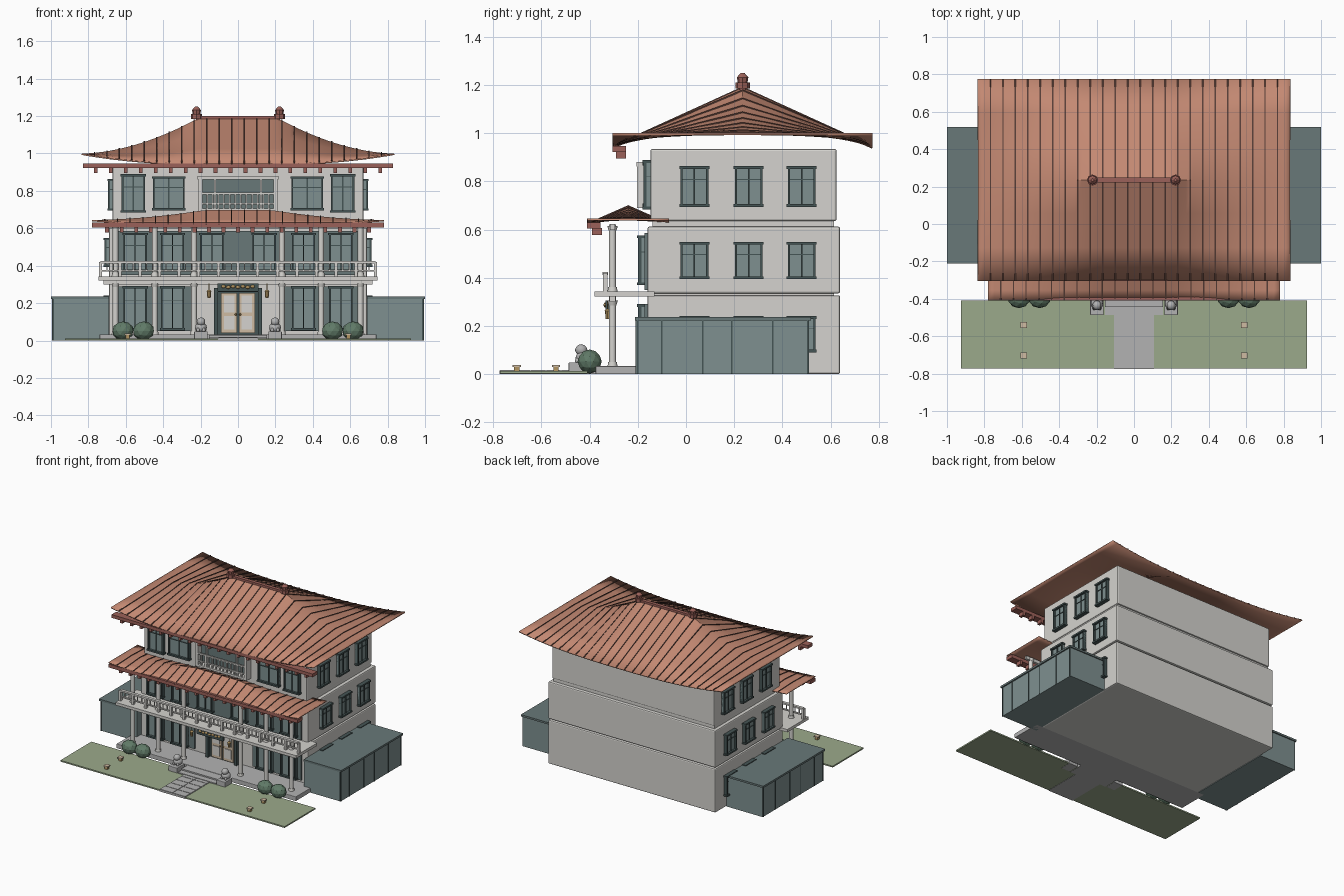
import bpy, bmesh, math
from mathutils import Matrix, Vector

if "Cube" in bpy.data.objects:
    bpy.data.objects.remove(bpy.data.objects["Cube"])

MATS = {}
COLORS = dict(roof=(.55, .25, .17), fascia=(.33, .12, .10), seam=(.10, .05, .04), wall=(.66, .65, .62),
              teal=(.21, .28, .28), dark=(.06, .09, .09), glass=(.14, .19, .19), lawn=(.33, .40, .26),
              bush=(.12, .20, .14), cream=(.62, .50, .36), gold=(.45, .30, .12), stone=(.45, .45, .45))


def finish(name, bm, mat, smooth=False):
    me = bpy.data.meshes.new(name)
    bm.to_mesh(me)
    bm.free()
    ob = bpy.data.objects.new(name, me)
    bpy.context.collection.objects.link(ob)
    if mat not in MATS:
        MATS[mat] = bpy.data.materials.new(mat)
        MATS[mat].diffuse_color = (*COLORS[mat], 1)
    me.materials.append(MATS[mat])
    if smooth:
        bpy.ops.object.select_all(action='DESELECT')
        ob.select_set(True)
        bpy.context.view_layer.objects.active = ob
        bpy.ops.object.shade_smooth_by_angle(angle=math.radians(35))
    return ob


def boxes(name, items, mat, bevel=0):
    """One object made of boxes, each (x0, x1, y0, y1, z0, z1)."""
    bm = bmesh.new()
    for x0, x1, y0, y1, z0, z1 in items:
        m = Matrix.Translation(((x0 + x1) / 2, (y0 + y1) / 2, (z0 + z1) / 2)) @ \
            Matrix.Diagonal((abs(x1 - x0), abs(y1 - y0), abs(z1 - z0), 1))
        bmesh.ops.create_cube(bm, size=1, matrix=m)
    ob = finish(name, bm, mat)
    if bevel:
        b = ob.modifiers.new("bevel", 'BEVEL')
        b.width, b.segments = bevel, 2
    return ob


def cones(name, items, mat, n=12):
    """One object made of frustums, each (x, y, z0, z1, r0, r1)."""
    bm = bmesh.new()
    for x, y, z0, z1, r0, r1 in items:
        bmesh.ops.create_cone(bm, cap_ends=True, segments=n, radius1=r0, radius2=r1, depth=z1 - z0,
                              matrix=Matrix.Translation((x, y, (z0 + z1) / 2)))
    return finish(name, bm, mat, n > 8)


def balls(name, items, mat, smooth=True):
    """One object made of spheres, each (x, y, z, rx, ry, rz)."""
    bm = bmesh.new()
    for x, y, z, a, b, c in items:
        bmesh.ops.create_icosphere(bm, subdivisions=2, radius=1,
                                   matrix=Matrix.Translation((x, y, z)) @ Matrix.Diagonal((a, b, c, 1)))
    return finish(name, bm, mat, smooth)


def windows(name, specs):
    """Framed windows, each (face 'F' or side -1/1, wall, centre, width, z0, z1, depth)."""
    fr, gl = [], []
    for face, wall, c, w, z0, z1, d in specs:
        def put(lst, u0, u1, d0, d1, a, b):
            if face == 'F':
                lst.append((u0, u1, wall - d1, wall - d0, a, b))
            else:
                p, q = sorted((face * (wall + d0), face * (wall + d1)))
                lst.append((p, q, u0, u1, a, b))
        h, t = w / 2, .009
        put(gl, c - h, c + h, -.01, d * .55, z0, z1)
        for s in (-1, 1):
            put(fr, c + s * (h - t / 2) - t / 2, c + s * (h - t / 2) + t / 2, -.01, d, z0, z1)
        put(fr, c - h - .005, c + h + .005, -.01, d + .004, z0 - .006, z0 + .006)
        put(fr, c - h - .005, c + h + .005, -.01, d + .004, z1 - .006, z1 + .006)
        put(fr, c - .003, c + .003, 0, d * .8, z0, z1)
        zt = z0 + (z1 - z0) * .68
        put(fr, c - h, c + h, 0, d * .75, zt - .002, zt + .002)
    boxes(name + "_frames", fr, 'dark')
    boxes(name + "_glass", gl, 'teal')


def roof(name, W, cy, D, top, edge, eave, flat, seams):
    """Flared roof, straight from ridge curve to eave curve, with raised seams."""
    def pt(x, v, lift=0):
        a = abs(x)
        ridge = edge + (top - edge) * (1 - max(0, (a - flat) / (W - flat))) ** 1.8
        low = eave + (edge - eave) * (a / W) ** 2.6
        return Vector((x, cy + v * D, ridge + (low - ridge) * abs(v) + lift))
    bm = bmesh.new()
    nx, vs = 48, [-1, -.67, -.33, 0, .33, .67, 1]
    g = [[bm.verts.new(pt(-W + 2 * W * i / nx, v)) for v in vs] for i in range(nx + 1)]
    for i in range(nx):
        for j in range(6):
            bm.faces.new((g[i][j], g[i + 1][j], g[i + 1][j + 1], g[i][j + 1]))
    ob = finish(name, bm, 'roof', True)
    s = ob.modifiers.new("thickness", 'SOLIDIFY')
    s.thickness, s.offset = .008, -1
    bm = bmesh.new()
    for k in range(1, seams):
        x = -W + 2 * W * k / seams
        rows = []
        for v in (-1, 0, 1):
            rows.append([bm.verts.new(pt(x, v) + Vector((dx, 0, dz)))
                         for dx, dz in ((-.003, -.004), (-.003, .004), (.003, .004), (.003, -.004))])
        for a, b in zip(rows, rows[1:]):
            for i in range(4):
                bm.faces.new((a[i], b[i], b[(i + 1) % 4], a[(i + 1) % 4]))
        bm.faces.new(rows[0])
        bm.faces.new(rows[-1][::-1])
    bmesh.ops.recalc_face_normals(bm, faces=bm.faces)
    finish(name + "_seams", bm, 'seam')


# Main building: three storeys and the recessed joints between them
boxes("ground_storey", [(-.69, .69, -.16, .64, 0, .327)], 'wall', .008)
boxes("middle_storey", [(-.69, .69, -.16, .64, .335, .612)], 'wall', .008)
boxes("upper_storey", [(-.67, .67, -.148, .625, .635, .935)], 'wall', .008)
boxes("storey_joints", [(-.665, .665, -.14, .615, .3, .66)], 'wall')

# Roofs, eave beams and rafter ends
roof("main_roof", .835, .235, .54, 1.19, 1.0, .943, .21, 25)
roof("porch_roof", .78, -.24, .17, .697, .645, .622, .18, 23)
boxes("eave_beams", [(-.83, .83, -.305, -.25, .922, .946), (-.78, .78, -.41, -.355, .605, .63)], 'fascia')
boxes("rafter_ends",
      [(-.01 + x, .01 + x, -.29, -.25, .895, .924) for x in [-.76 + .08 * i for i in range(20)]] +
      [(-.01 + x, .01 + x, -.39, -.348, .577, .607) for x in [-.7 + .0778 * i for i in range(19)]], 'fascia')
boxes("ridge_beam", [(-.225, .225, .222, .248, 1.18, 1.2)], 'fascia')
cones("ridge_finials", [c for s in (-.222, .222) for c in
      ((s, .235, 1.185, 1.21, .03, .03), (s, .235, 1.21, 1.232, .02, .024), (s, .235, 1.232, 1.25, .024, .008))],
      'fascia', 8)

# Side wings with lids and panel seams
W = ((-1), 1)
def side(s, a, b): return tuple(sorted((s * a, s * b)))
boxes("side_wings", [(*side(s, .69, .99), -.205, .51, 0, .222) for s in W], 'teal')
boxes("wing_lids", [(*side(s, .69, 1), -.212, .518, .222, .236) for s in W], 'glass')
boxes("wing_mullions", [(*side(s, .985, .994), y - .003, y + .003, 0, .222)
                        for s in W for y in (-.2, -.1, .07, .19, .36, .505)] +
      [(*side(s, .984, .99), -.209, -.2, 0, .222) for s in W], 'dark')

# Porch platform, steps, balcony slab and columns
boxes("porch_platform", [(-.74, .74, -.375, -.14, 0, .033)], 'stone', .003)
boxes("entry_steps", [(-.155, .155, -.445, -.37, 0, .03), (-.155, .155, -.487, -.44, 0, .02)], 'stone')
boxes("balcony_slab", [(-.745, .745, -.38, -.13, .322, .343), (-.72, .72, -.318, -.292, .3, .325)], 'wall')
COLS = [s * x for s in W for x in (.235, .445, .655)]
cones("porch_columns", [(x, -.305, .03, .62, .015, .015) for x in COLS], 'wall')
cones("column_bases", [(x, -.305, z, z + .02, .021, .018) for x in COLS for z in (.03, .342)] +
      [(x, -.305, z, z + .02, .016, .022) for x in COLS for z in (.285, .595)], 'wall')
boxes("porch_lintel", [(-.7, .7, -.315, -.295, .598, .622)], 'wall')

# Balcony railing
boxes("railing", [(-.735, .735, -.346, -.324, .412, .424), (-.735, .735, -.341, -.329, .368, .376)] +
      [(-.735 + .105 * i - .008, -.735 + .105 * i + .008, -.345, -.325, .34, .42) for i in range(15)] +
      [(-.7 + .035 * i - .003, -.7 + .035 * i + .003, -.338, -.332, .37, .415) for i in range(41)], 'wall')

# Dark glazing and windows
boxes("front_glazing", [(*side(s, .24, .64), -.172, -.15, z0, z1) for s in W
                        for z0, z1 in ((.05, .29), (.35, .585))] +
      [(-.24, .24, -.172, -.15, .35, .585), (-.2, .2, -.16, -.14, .7, .88)], 'glass')
windows("side_windows", [(s, w, y, .115, z0, z1, .025) for s in W for y in (.035, .26, .48)
                         for w, z0, z1 in ((.69, .095, .235), (.69, .4, .543), (.67, .7, .858))])
windows("front_windows", [('F', -.148, s * c, w, z0, z1, .028) for s in W
                          for c, w, z0, z1 in ((.56, .125, .69, .883), (.37, .17, .702, .872))] +
        [('F', -.165, s * c, .125, z0, z1, .035) for s in W for c in (.55, .35)
         for z0, z1 in ((.06, .285), (.375, .57))] +
        [('F', -.165, c, .125, .375, .57, .035) for c in (-.14, .14)])

# Upper loggia: white frame and small railing
boxes("loggia_frame", [(*side(s, .19, .212), -.203, -.14, .69, .878) for s in W] +
      [(-.216, .216, -.205, -.14, .862, .88), (-.212, .212, -.2, -.14, .69, .705),
       (-.2, .2, -.2, -.188, .782, .792), (-.2, .2, -.2, -.188, .728, .736)] +
      [(x - .004, x + .004, -.198, -.19, .705, .785) for x in [-.165 + .03 * i for i in range(12)]] +
      [(*side(s, .118, .128), -.2, -.185, .705, .865) for s in W], 'wall')

# Entrance door, sign board with plain ornament, lanterns
boxes("door_frame", [(*side(s, .108, .128), -.2, -.15, .033, .275) for s in W] +
      [(-.128, .128, -.2, -.15, .26, .28), (-.11, .11, -.175, -.15, .033, .265)], 'dark')
boxes("door_leaves", [(*side(s, .005, .09), -.186, -.17, .04, .255) for s in W], 'cream')
boxes("door_panels", [(*side(s, .02, .075), -.191, -.18, a, b) for s in W
                      for a, b in ((.06, .13), (.15, .24))], 'wall')
balls("door_knobs", [(s * .012, -.192, .14, .006, .006, .006) for s in W], 'gold')
boxes("sign_board", [(-.11, .11, -.335, -.318, .262, .305)], 'dark')
balls("sign_ornament", [(x * .026, -.336, .285 + .004 * (x % 2), .012, .006, .009)
                        for x in range(-3, 4)], 'gold')
cones("lanterns", [c for s in W for c in ((s * .155, -.325, .228, .262, .009, .011),
      (s * .155, -.325, .262, .27, .014, .006), (s * .155, -.325, .27, .305, .002, .002))], 'gold', 8)

# Lawn, paved path, garden lights
boxes("lawn", [(-.925, .925, -.772, -.408, .002, .012)], 'lawn')
boxes("path_bed", [(-.106, .106, -.774, -.44, 0, .014)], 'stone')
boxes("path_tiles", [(*side(s, .002, .104), y, y + .06, .01, .017) for s in W
                     for y in [-.772 + .064 * i for i in range(5)]], 'stone')
LIGHTS = [(s * .59, y) for s in W for y in (-.54, -.703)]
boxes("garden_light_posts", [(x - .011, x + .011, y - .011, y + .011, .01, .032) for x, y in LIGHTS], 'gold')
boxes("garden_light_caps", [(x - .017, x + .017, y - .017, y + .017, .03, .038) for x, y in LIGHTS], 'cream')

# Shrubs and guardian statues on plinths
balls("shrubs", [(s * x, -.4, .052, .058, .05, .05) for s in W for x in (.505, .615)], 'bush', False)
boxes("statue_plinths", [(s * .198 - .036, s * .198 + .036, -.487, -.4, 0, .048) for s in W], 'stone', .003)
balls("statues", [b for s in W for b in ((s * .198, -.425, .068, .033, .034, .03),
      (s * .198, -.435, .1, .024, .026, .024), (s * .198 - .015, -.45, .055, .009, .011, .014),
      (s * .198 + .015, -.45, .055, .009, .011, .014))], 'stone')

for m in bpy.data.materials:
    if m.users and not m.is_grease_pencil:
        m.use_nodes = True
        m.node_tree.nodes["Principled BSDF"].inputs["Base Color"].default_value = m.diffuse_color
